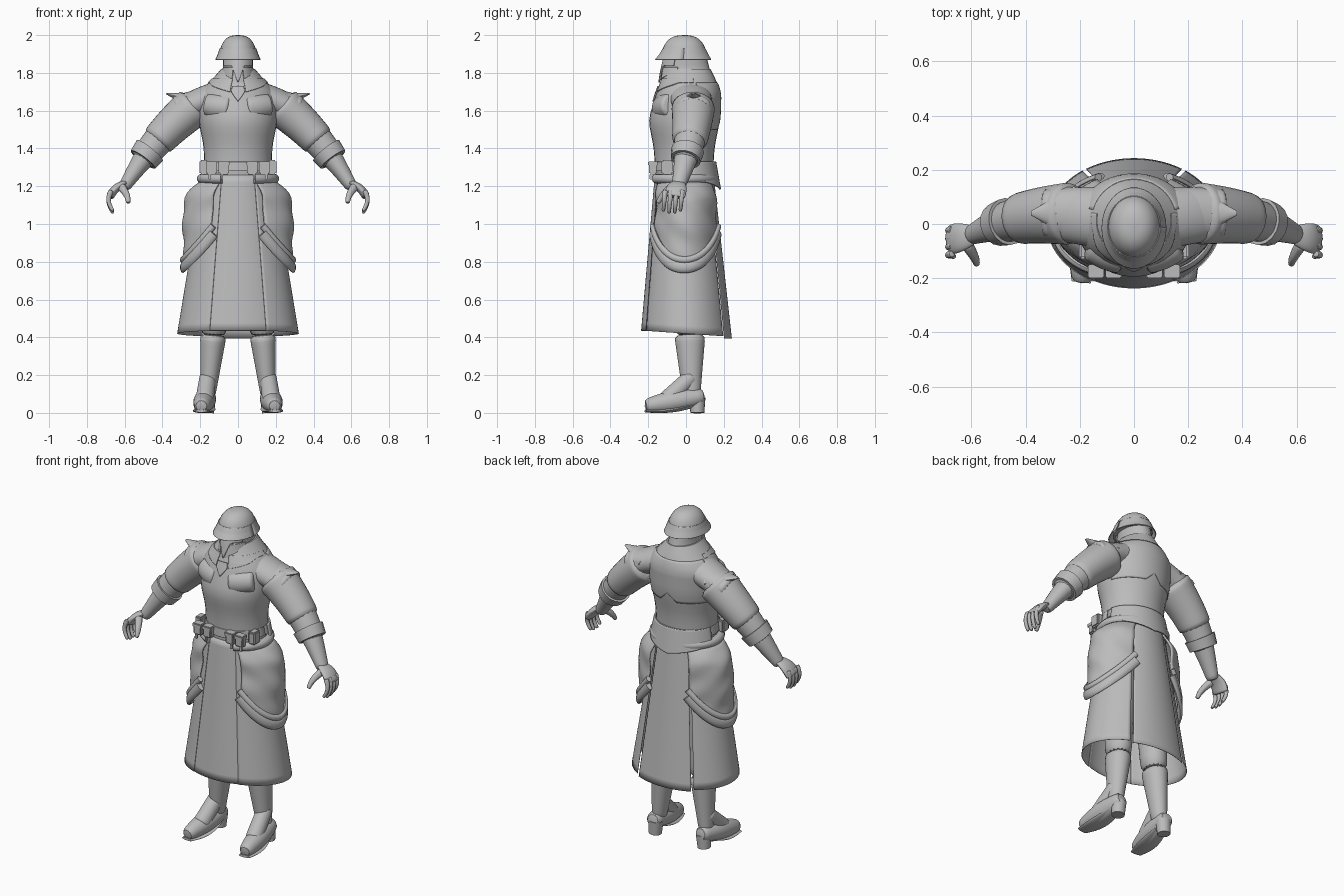
import bpy, bmesh, math
from mathutils import Vector

default_cube = bpy.data.objects.get("Cube")
if default_cube:
    bpy.data.objects.remove(default_cube, do_unlink=True)

SHADE = (.5, .5, .5, 1)
grey = bpy.data.materials.new("plain grey")
grey.use_nodes = True
grey.diffuse_color = SHADE
grey.node_tree.nodes["Principled BSDF"].inputs["Base Color"].default_value = SHADE


def finish(name, bm, mirror=False, smooth=False, thick=0):
    bmesh.ops.recalc_face_normals(bm, faces=bm.faces)
    mesh = bpy.data.meshes.new(name)
    bm.to_mesh(mesh)
    bm.free()
    mesh.materials.append(grey)
    part = bpy.data.objects.new(name, mesh)
    bpy.context.collection.objects.link(part)
    if mirror:
        part.modifiers.new("mirror", "MIRROR")
    if thick:
        part.modifiers.new("thickness", "SOLIDIFY").thickness = thick
    if smooth:
        part.modifiers.new("smooth", "SUBSURF").levels = 1
    bpy.ops.object.select_all(action="DESELECT")
    part.select_set(True)
    bpy.context.view_layer.objects.active = part
    bpy.ops.object.shade_smooth_by_angle(angle=math.radians(40))


def skin(name, rings, closed=True, **options):
    """Join rows of points with quads, capping closed rings."""
    bm = bmesh.new()
    rows = [[bm.verts.new(point) for point in ring] for ring in rings]
    count = len(rows[0])
    for upper, lower in zip(rows, rows[1:]):
        for i in range(count if closed else count - 1):
            j = (i + 1) % count
            bm.faces.new((upper[i], upper[j], lower[j], lower[i]))
    if closed:
        bm.faces.new(rows[0])
        bm.faces.new(rows[-1])
    finish(name, bm, **options)


def straight(profile, z):
    """Half width, half depth and centre y from rows listed downwards."""
    for above, below in zip(profile, profile[1:]):
        if z >= below[0]:
            break
    t = (above[0] - z) / (above[0] - below[0])
    return Vector(above[1:]).lerp(Vector(below[1:]), t)


def around(profile, degrees, z, grow=0):
    width, depth, shift = sum((straight(profile, z + d) for d in (-.03, 0, .03)), Vector()) / 3
    a = math.radians(degrees)
    return Vector(((width + grow) * math.cos(a), shift + (depth + grow) * math.sin(a), z))


def body(name, profile, rows=16, columns=32):
    top, bottom = profile[0][0], profile[-1][0]
    skin(name, [[around(profile, 360 * c / columns, top + (bottom - top) * r / rows)
                 for c in range(columns)] for r in range(rows + 1)])


def panel(name, profile, start, end, top, bottom, grow=0, ripple=0, **options):
    """Cloth wrapped on a profile between two angles; bottom height may follow the angle."""
    columns, rows = 30, 20
    rings = []
    for r in range(rows + 1):
        ring = []
        for c in range(columns + 1):
            angle = start + (end - start) * c / columns
            low = bottom(angle) if callable(bottom) else bottom
            z = top + (low - top) * r / rows
            fold = ripple * math.sin(z * 40 + angle / 15) * math.cos(angle / 20)
            ring.append(around(profile, angle, z, grow + fold))
        rings.append(ring)
    skin(name, rings, closed=False, **options)


def line(start, end, bend=(0, 0, 0)):
    """A bowed path, as a function of its fraction."""
    return lambda t: Vector(start).lerp(Vector(end), t) + Vector(bend) * math.sin(math.pi * t)


def limb(name, path, thick_start, thick_end, flat=1, bulge=0, span=(0, 1), axis=(0, 1, 0),
         sides=16, steps=8, smooth=True):
    """Tapered mirrored tube; flat scales its thickness across the axis."""
    rings = []
    for i in range(steps + 1):
        f = i / steps
        t = span[0] + (span[1] - span[0]) * f
        along = (path(t + .01) - path(t - .01)).normalized()
        side = Vector(axis)
        side = (side - along * side.dot(along)).normalized()
        across = along.cross(side) * flat
        radius = thick_start + (thick_end - thick_start) * f + bulge * math.sin(math.pi * f)
        turns = [math.tau * k / sides for k in range(sides)]
        rings.append([path(t) + (side * math.cos(a) + across * math.sin(a)) * radius for a in turns])
    skin(name, rings, mirror=True, smooth=smooth)


def box(name, centre, size):
    bm = bmesh.new()
    bmesh.ops.create_cube(bm, size=1)
    bmesh.ops.scale(bm, vec=size, verts=bm.verts)
    bmesh.ops.translate(bm, vec=centre, verts=bm.verts)
    bmesh.ops.bevel(bm, geom=bm.edges[:], offset=min(size) / 6, segments=2, affect="EDGES")
    finish(name, bm, mirror=True)


def peak(angle, centre, reach):
    """One at the centre angle, falling straight to zero at its reach."""
    return max(0, 1 - abs(angle - centre) / reach)


# Coat body, yoke and chest
coat = [(1.82, .09, .12, .01), (1.75, .15, .15, .015), (1.7, .21, .17, .015), (1.55, .21, .19, -.01),
        (1.4, .18, .16, -.01), (1.2, .18, .15, -.01)]
body("coat_body", coat)
panel("back_yoke", coat, 15, 165, 1.75, lambda a: 1.5 + peak(a, 90, 15) / 20, grow=.003, thick=.004)
limb("chest", line((.03, -.12, 1.61), (.17, -.07, 1.63)), .07, .06, bulge=.01)

# Hood, mask and collar
hood = [(1.92, .08, .1, 0), (1.8, .08, .13, 0), (1.68, .15, .16, .015)]
body("hood", hood)
panel("face_mask", hood, -150, -30, 1.87, lambda a: 1.84 - peak(a, -90, 22) / 11, grow=.01, thick=.008)
panel("mask_cheek", hood, -72, -20, 1.83, lambda a: 1.77 + peak(a, -20, 50) / 25,
      grow=.005, thick=.005, mirror=True)
panel("collar", coat, -78, 10, 1.77, lambda a: 1.75 - peak(a, -78, 60) / 20,
      grow=.005, thick=.006, mirror=True)
panel("collar_flap", coat, -100, -80, 1.73, lambda a: 1.7 - peak(a, -90, 10) / 20, grow=.008, thick=.008)

# Helmet
dome = []
for step in range(10):
    tilt = math.pi / 2 * step / 10
    radius = math.cos(tilt) ** .75 / 10
    dome.append([Vector((radius * math.cos(a), radius * 1.2 * math.sin(a) - .01, 1.88 + .12 * math.sin(tilt)))
                 for a in (math.tau * k / 32 for k in range(32))])
dome.append([Vector((p.x / 9, p.y / 9, 2)) for p in dome[-1]])
skin("helmet_dome", dome)
brim = [(1.94, .095, .11, -.01), (1.9, .105, .125, -.01), (1.87, .12, .15, -.015)]
panel("helmet_brim", brim, 0, 360, 1.93, 1.87, thick=.004)

# Sleeves and forearms follow one arm line
arm = line((.2, .04, 1.65), (.6, -.04, 1.2), bend=(.02, .02, .02))
limb("shoulder", line((.08, .02, 1.68), (.3, .04, 1.6), bend=(0, 0, .01)), .12, .1, flat=.7)
limb("upper_sleeve", arm, .12, .095, flat=.95, span=(.05, .54))
limb("lower_sleeve", arm, .09, .07, span=(.4, .74))
limb("sleeve_cuff", arm, .088, .08, span=(.62, .72), steps=2, smooth=False)
limb("forearm", arm, .07, .035, flat=.9, span=(.64, 1.02))
limb("cuff_point", line((.49, .02, 1.39), (.55, .02, 1.39)), .05, .005, smooth=False)

# Flared shoulder caps with a point
limb("shoulder_cap", line((.17, .04, 1.66), (.34, .04, 1.62)), .1, .09, flat=.65)
limb("shoulder_point", line((.22, .04, 1.65), (.38, .04, 1.69)), .1, .008, flat=.45, smooth=False)

# Hands
limb("palm", line((.59, -.04, 1.22), (.68, -.06, 1.14), bend=(.01, 0, .01)), .035, .055, flat=.4, bulge=.01)
for finger in range(4):
    y = finger * .03 - .11
    tip = 1.05 + abs(finger - 1.5) / 90
    limb("finger", line((.67, y, 1.18), (.66, y - .01, tip), bend=(.02, 0, 0)), .016, .01, sides=8)
limb("thumb", line((.62, -.07, 1.2), (.58, -.15, 1.11), bend=(-.01, -.01, 0)), .026, .012, sides=8)

# Long skirt split into four panels
skirt = [(1.27, .18, .155, -.01), (.42, .32, .24, 0)]
panel("front_skirt", skirt, -119, -61, 1.26, .435, grow=-.001, thick=.003)
panel("back_skirt", skirt, 57, 123, 1.26, .395, thick=.003)
panel("side_skirt", skirt, -62, 54, 1.26, lambda a: .42 - math.sin(math.radians(a)) / 60,
      grow=.002, thick=.003, mirror=True)

# Draped hip cloth with rolled hems
drape = [(1.23, .2, .16, -.01), (1.18, .27, .18, 0), (1.05, .295, .185, 0), (.75, .285, .2, -.01)]


def hem(angle):
    return .95 - .18 * (1 - (angle / 64) ** 2)


def rolled(name, height, radius, flat):
    def path(t):
        angle = 128 * t - 64
        return around(drape, angle, height(angle), .006)
    limb(name, path, radius, radius, flat=flat, axis=(0, 0, 1), sides=10, steps=32, smooth=False)


panel("hip_drape", drape, -62, 62, 1.23, hem, ripple=.005, thick=.01, mirror=True)
rolled("upper_hem", lambda a: hem(a) + .04, .018, .8)
rolled("lower_hem", hem, .03, .5)
rolled("hip_roll", lambda a: 1.24, .026, 1)

# Belt, back flap and pouches
belt = [(1.34, .18, .16, -.01), (1.17, .21, .18, 0)]
panel("belt", belt, 0, 360, 1.33, 1.28, thick=.008)
panel("back_flap", belt, 12, 168, 1.33, lambda a: 1.24 - peak(a, 90, 78) / 18, grow=.008, thick=.01)
for x in (.075, .14):
    box("pouch", (x, -.175, 1.295), (.055, .04, .065))
    box("pouch_lid", (x, -.175, 1.32), (.06, .05, .024))
    box("pouch_strap", (x + .01, -.185, 1.25), (.012, .014, .03))
box("side_pouch", (.18, -.1, 1.3), (.045, .06, .075))

# Legs and heeled boots
limb("thigh", line((.1, 0, 1.05), (.13, .02, .4)), .1, .08, flat=.9)
limb("boot_shaft", line((.13, .02, .42), (.16, .03, .08)), .085, .046, flat=.85)
limb("boot_instep", line((.158, .04, .2), (.178, -.11, .06)), .045, .05, axis=(1, 0, 0))
limb("boot_foot", line((.16, .1, .09), (.195, -.22, .035)), .04, .035, bulge=.022, axis=(1, 0, 0))
limb("sole", line((.165, .03, .04), (.195, -.215, .01), bend=(0, 0, -.012)), .04, .035,
     flat=.2, bulge=.02, axis=(1, 0, 0), smooth=False)
limb("boot_heel", line((.165, .06, 0), (.16, .06, .08)), .037, .043, steps=2, smooth=False)
